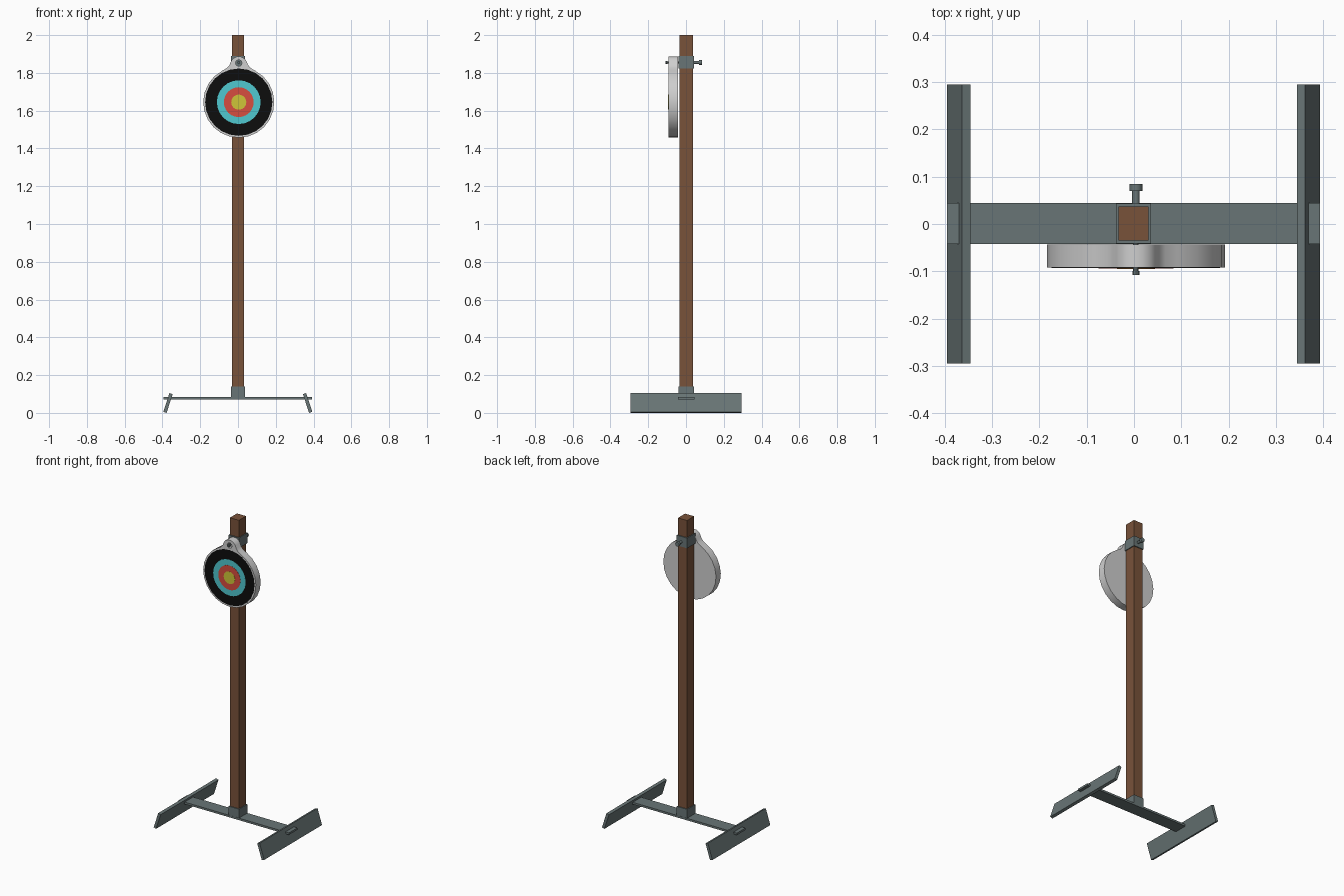
import bpy, bmesh, math
from mathutils import Matrix

if "Cube" in bpy.data.objects:
    bpy.data.objects.remove(bpy.data.objects["Cube"])


def material(name, rgb):
    m = bpy.data.materials.new(name)
    m.diffuse_color = (*rgb, 1)
    m.use_nodes = True
    m.node_tree.nodes["Principled BSDF"].inputs["Base Color"].default_value = m.diffuse_color
    return m


WOOD = material("brown wood", (0.19, 0.085, 0.042))
METAL = material("grey metal", (0.14, 0.178, 0.18))
PALE = material("pale grey", (0.62, 0.62, 0.62))
BLACK = material("black paint", (0.004, 0.004, 0.004))
CYAN = material("cyan paint", (0.08, 0.58, 0.63))
RED = material("red paint", (0.68, 0.075, 0.05))
YELLOW = material("yellow paint", (0.62, 0.56, 0.04))


def add(name, bm, mat):
    mesh = bpy.data.meshes.new(name)
    bm.to_mesh(mesh)
    bm.free()
    mesh.materials.append(mat)
    ob = bpy.data.objects.new(name, mesh)
    bpy.context.collection.objects.link(ob)
    return ob


def box(name, centre, size, mat, tilt=0):
    bm = bmesh.new()
    m = (Matrix.Translation(centre) @ Matrix.Rotation(tilt, 4, 'Y')
         @ Matrix.Diagonal((*size, 1)))
    bmesh.ops.create_cube(bm, size=1, matrix=m)
    return add(name, bm, mat)


def rod(name, x, z, r, y0, y1, sides, mat):
    """Cylinder lying along y."""
    bm = bmesh.new()
    m = Matrix.Translation((x, (y0 + y1) / 2, z)) @ Matrix.Rotation(math.pi / 2, 4, 'X')
    bmesh.ops.create_cone(bm, cap_ends=True, segments=sides, radius1=r, radius2=r,
                          depth=abs(y1 - y0), matrix=m)
    return add(name, bm, mat)


def smooth(ob):
    bpy.ops.object.select_all(action='DESELECT')
    ob.select_set(True)
    bpy.context.view_layer.objects.active = ob
    bpy.ops.object.shade_smooth_by_angle(angle=math.radians(35))


# Post and its metal socket
box("post", (-0.001, 0.001, 1.04), (0.064, 0.072, 1.92), WOOD)
box("post_socket", (-0.001, 0.001, 0.108), (0.074, 0.084, 0.064), METAL)

# Base: cross bar with ends poking through two tilted feet
box("cross_bar", (-0.001, 0.001, 0.0765), (0.787, 0.086, 0.013), METAL)
for side, label in ((-1, "left"), (1, "right")):
    box(label + "_foot", (side * 0.3695 - 0.001, 0, 0.0525), (0.018, 0.59, 0.1046),
        METAL, tilt=-side * math.radians(18))

# Clamp collar and bolt
CX, BZ = 0.004, 1.855
box("clamp_collar", (-0.001, 0.001, 1.857), (0.074, 0.084, 0.066), METAL)
smooth(rod("bolt_shaft_rear", CX, BZ, 0.008, 0.04, 0.072, 12, METAL))
smooth(rod("bolt_head", CX, BZ, 0.014, 0.07, 0.085, 12, METAL))
smooth(rod("bolt_shaft_front", CX, BZ, 0.006, -0.102, -0.04, 10, METAL))
smooth(rod("bolt_tip", CX, BZ, 0.008, -0.108, -0.099, 10, METAL))

# Target board: round outline with a hanging ear and a hole, extruded
CZ, R = 1.645, 0.188
outline = []
n = 20
for i in range(n + 1):
    a = math.radians(28 + 304 * i / n)
    outline.append((R * math.sin(a), R * math.cos(a)))
ear = [(0.062, 0.181), (0.049, 0.197), (0.041, 0.217), (0.03, 0.232), (0.012, 0.241)]
outline += [(-x, z) for x, z in ear] + ear[::-1]
hole = [(0.017 * math.cos(k * math.pi / 5), BZ - 0.003 - CZ + 0.017 * math.sin(k * math.pi / 5))
        for k in range(10)]

curve = bpy.data.curves.new("target_board", 'CURVE')
curve.dimensions = '2D'
curve.fill_mode = 'BOTH'
curve.extrude = 0.0245
for pts in (outline, hole):
    s = curve.splines.new('POLY')
    s.points.add(len(pts) - 1)
    for p, (x, z) in zip(s.points, pts):
        p.co = (x, z, 0, 1)
    s.use_cyclic_u = True
tmp = bpy.data.objects.new("target_outline", curve)
bpy.context.collection.objects.link(tmp)
bpy.context.view_layer.update()
flat = tmp.evaluated_get(bpy.context.evaluated_depsgraph_get()).to_mesh()
bm = bmesh.new()
bm.from_mesh(flat)
tmp.to_mesh_clear()
bpy.data.objects.remove(tmp)
bmesh.ops.remove_doubles(bm, verts=bm.verts, dist=1e-5)
bmesh.ops.transform(bm, verts=bm.verts, matrix=Matrix.Translation((CX, -0.0675, CZ))
                    @ Matrix.Rotation(math.pi / 2, 4, 'X'))
bmesh.ops.recalc_face_normals(bm, faces=bm.faces)
for f in bm.faces:
    f.material_index = 0
smooth(add("target_board", bm, PALE))

# Painted rings: thin stacked plates
for i, (label, r, mat) in enumerate((("outer", 0.178, BLACK), ("middle", 0.116, CYAN),
                                     ("inner", 0.079, RED), ("centre", 0.04, YELLOW))):
    rod(label + "_ring", CX, CZ, r, -0.0915, -0.0925 - 0.0007 * i, 24, mat)
